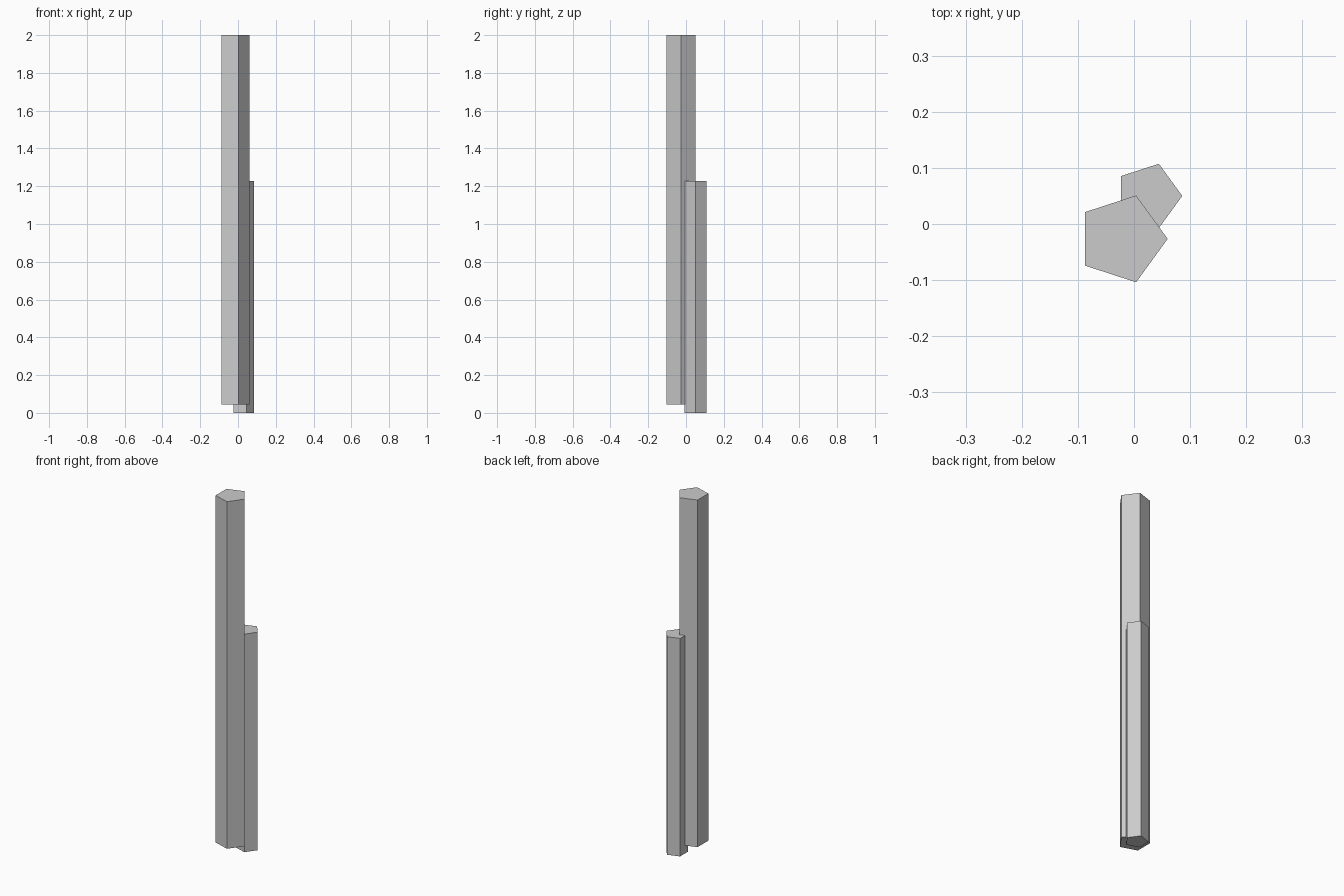
import bpy

cube = bpy.data.objects.get("Cube")
if cube:
    bpy.data.objects.remove(cube, do_unlink=True)

# Plain grey
GREY = (0.6, 0.6, 0.6, 1.0)
grey = bpy.data.materials.new("grey")
grey.use_nodes = True
grey.diffuse_color = GREY
grey.node_tree.nodes["Principled BSDF"].inputs["Base Color"].default_value = GREY


def five_sided_column(name, x, y, radius, bottom, top):
    """Upright pentagonal prism with one corner pointing to +x."""
    bpy.ops.mesh.primitive_cylinder_add(
        vertices=5, radius=radius, depth=top - bottom,
        location=(x, y, (bottom + top) / 2))
    column = bpy.context.object
    column.name = name
    # The primitive's first corner points to +y, so turn it to +x
    for v in column.data.vertices:
        v.co.x, v.co.y = v.co.y, -v.co.x
    column.data.materials.append(grey)
    return column


# Tall column in front, short column overlapping it behind
five_sided_column("tall_column", -0.0213, -0.0265, 0.0813, 0.045, 2.0)
five_sided_column("short_column", 0.0257, 0.05, 0.0603, 0.0, 1.228)
